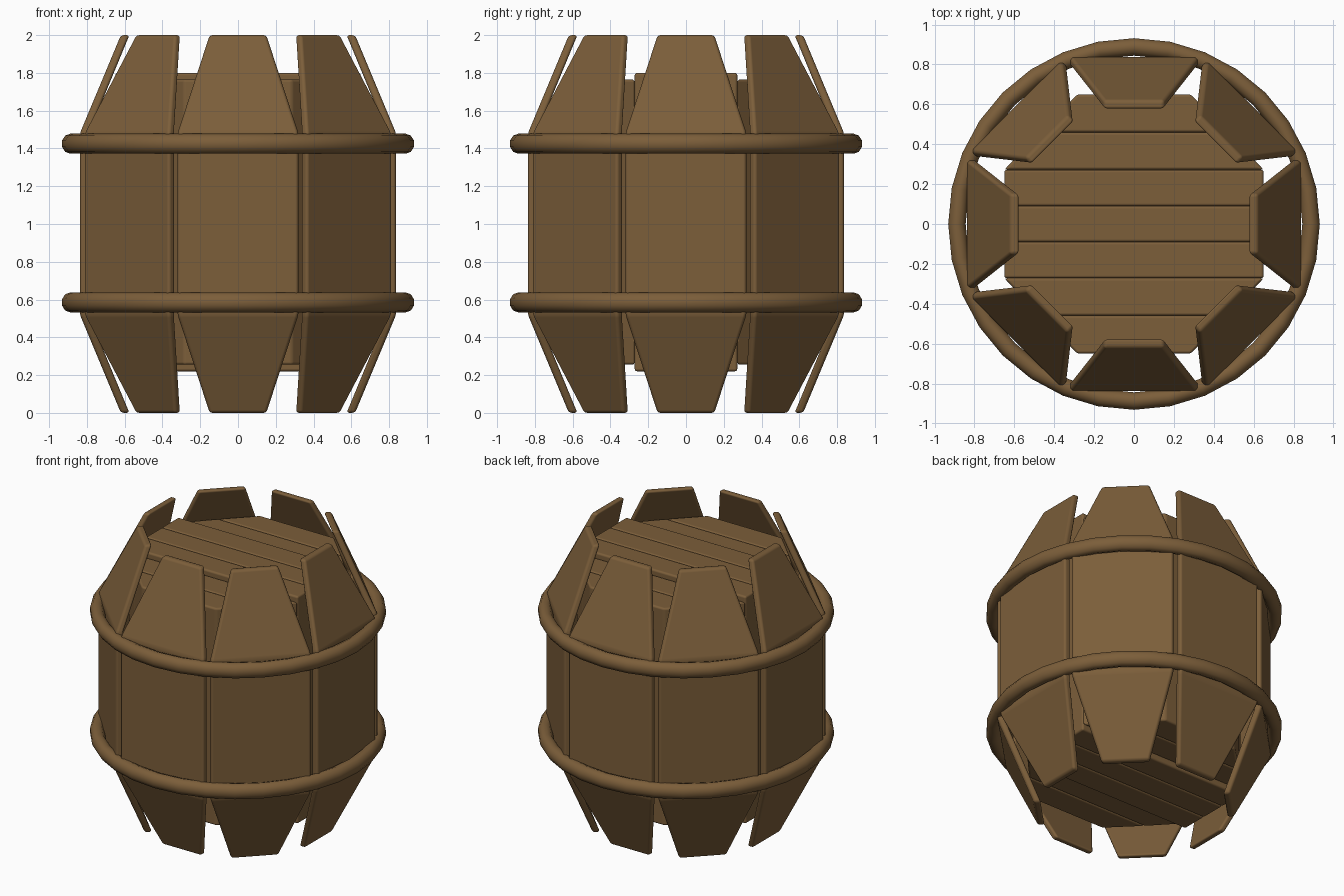
import bpy, bmesh
from math import pi, cos, sin
from mathutils import Matrix

cube = bpy.data.objects.get("Cube")
if cube:
    bpy.data.objects.remove(cube, do_unlink=True)

WOOD = (0.20, 0.112, 0.042, 1)
wood = bpy.data.materials.new("brown wood")
wood.use_nodes = True
wood.diffuse_color = WOOD
wood.node_tree.nodes["Principled BSDF"].inputs["Base Color"].default_value = WOOD


def finish(name, bm, bevel=0.0):
    """Turn a bmesh into a smooth-shaded wooden object with rounded edges."""
    bmesh.ops.recalc_face_normals(bm, faces=bm.faces)
    mesh = bpy.data.meshes.new(name)
    bm.to_mesh(mesh)
    bm.free()
    mesh.materials.append(wood)
    mesh.shade_smooth()
    obj = bpy.data.objects.new(name, mesh)
    bpy.context.collection.objects.link(obj)
    if bevel:
        mod = obj.modifiers.new("rounded edges", "BEVEL")
        mod.width = bevel
        mod.segments = 3
        mod.limit_method = "ANGLE"
        mod.angle_limit = 0.3
        mod.harden_normals = True
    return obj


def loft(bm, loops, closed=False):
    """Join equal loops of points with quads; cap the ends unless closed."""
    rings = [[bm.verts.new(p) for p in loop] for loop in loops]
    pairs = list(zip(rings, rings[1:]))
    if closed:
        pairs.append((rings[-1], rings[0]))
    for a, b in pairs:
        for i in range(len(a)):
            j = (i + 1) % len(a)
            bm.faces.new((a[i], a[j], b[j], b[i]))
    if not closed:
        bm.faces.new(rings[0])
        bm.faces.new(rings[-1])


# Eight bent staves: height, half width, outer and inner distance
tip, bend = (0.15, 0.62, 0.575), (0.32, 0.837, 0.79)
rows = [(0, tip), (0.52, bend), (1.48, bend), (2, tip)]
for n in range(8):
    bm = bmesh.new()
    loft(bm, [[(-w, -outer, z), (w, -outer, z), (w, -inner, z), (-w, -inner, z)]
              for z, (w, outer, inner) in rows])
    bm.transform(Matrix.Rotation(n * pi / 4, 4, "Z"))
    finish(f"stave_{n + 1}", bm, 0.016)

# Planks filling the inside, trimmed to an octagon
edges = [-0.65, -0.46, -0.272, -0.09, 0.09, 0.272, 0.46, 0.65]
for n, (y0, y1) in enumerate(zip(edges, edges[1:])):
    w0, w1 = (min(0.65, 0.935 - abs(y)) for y in (y0, y1))
    half = 0.79 if max(abs(y0), abs(y1)) < 0.3 else 0.755
    bm = bmesh.new()
    loft(bm, [[(-w0, y0, z), (w0, y0, z), (w1, y1, z), (-w1, y1, z)]
              for z in (1.01 - half, 1.01 + half)])
    finish(f"plank_{n + 1}", bm, 0.014)

# Two rounded hoops
SEGMENTS = 32
section = [(0.046 * cos(a), 0.053 * sin(a))
           for a in ((k + 0.5) * pi / 5 for k in range(10))]
for name, z in (("lower_hoop", 0.585), ("upper_hoop", 1.425)):
    bm = bmesh.new()
    loft(bm, [[((0.888 + r) * cos(a), (0.888 + r) * sin(a), z + h) for r, h in section]
              for a in (2 * pi * k / SEGMENTS for k in range(SEGMENTS))], closed=True)
    finish(name, bm)
